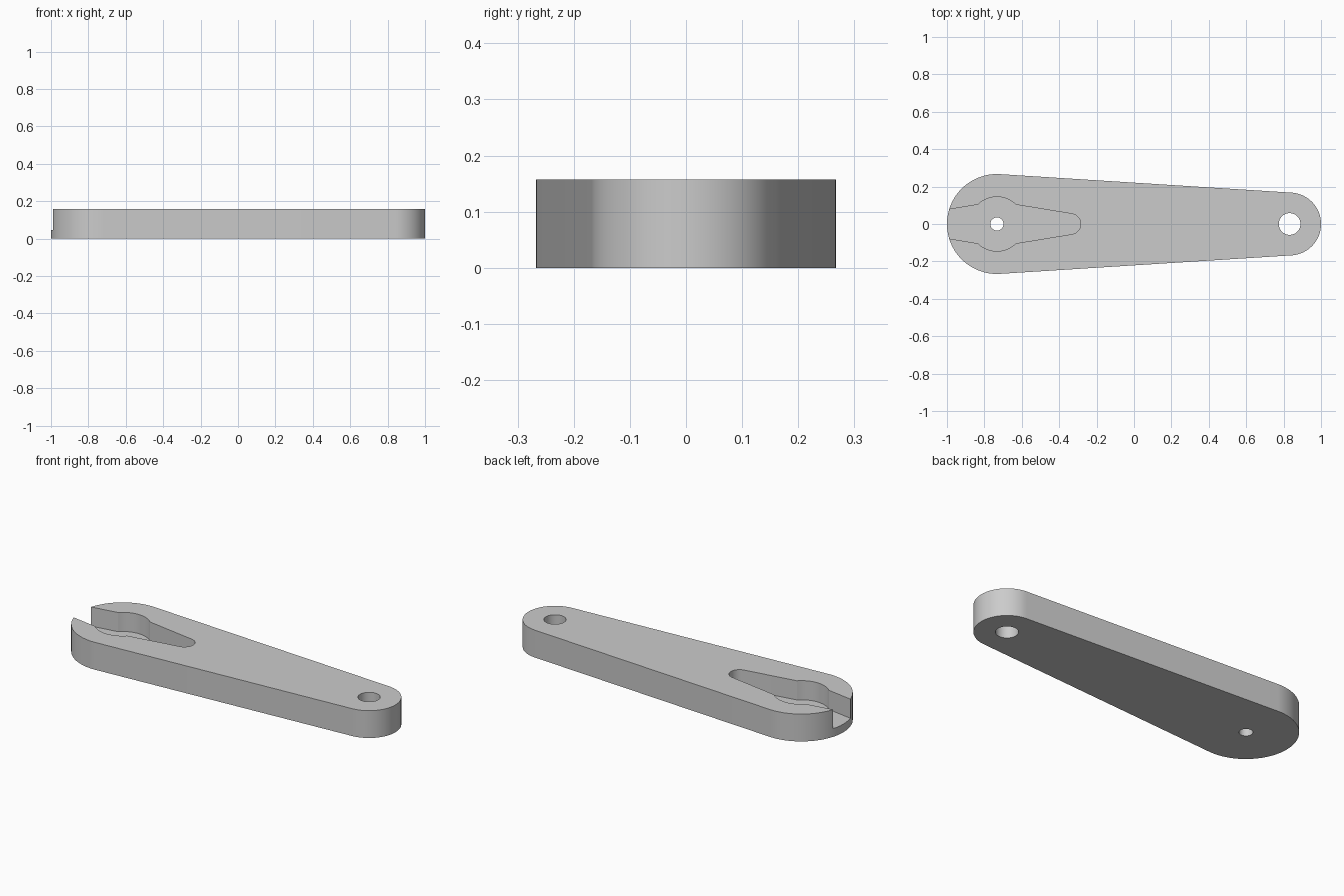
import bpy
import bmesh
from math import acos, cos, sin, pi

if "Cube" in bpy.data.objects:
    bpy.data.objects.remove(bpy.data.objects["Cube"])

HEIGHT = 0.157
FLOOR = 0.047           # floor of the pocket
HUB_X, HUB_R = -0.733, 0.267
TIP_X, TIP_R = 0.832, 0.168

grey = bpy.data.materials.new("light grey")
grey.use_nodes = True
colour = (0.6, 0.6, 0.6, 1)
grey.diffuse_color = colour
grey.node_tree.nodes["Principled BSDF"].inputs["Base Color"].default_value = colour


def arc(cx, r, start, end, steps):
    """Points on an arc centred on the long axis."""
    angles = [start + (end - start) * i / steps for i in range(steps + 1)]
    return [(cx + r * cos(a), r * sin(a)) for a in angles]


def prism(name, outline, bottom, top):
    """Upright solid from a counter-clockwise outline."""
    mesh = bpy.data.meshes.new(name)
    bm = bmesh.new()
    face = bm.faces.new([bm.verts.new((x, y, bottom)) for x, y in outline])
    side = bmesh.ops.extrude_face_region(bm, geom=[face])["geom"]
    verts = [v for v in side if isinstance(v, bmesh.types.BMVert)]
    bmesh.ops.translate(bm, verts=verts, vec=(0, 0, top - bottom))
    bmesh.ops.recalc_face_normals(bm, faces=bm.faces)
    bm.to_mesh(mesh)
    bm.free()
    mesh.materials.append(grey)
    obj = bpy.data.objects.new(name, mesh)
    bpy.context.collection.objects.link(obj)
    return obj


def cut(target, cutter):
    """Subtract the cutter for good and remove it."""
    cutter.hide_render = True
    mod = target.modifiers.new("cut", "BOOLEAN")
    mod.operation = "DIFFERENCE"
    mod.solver = "EXACT"
    mod.object = cutter
    bpy.context.view_layer.objects.active = target
    bpy.ops.object.modifier_apply(modifier=mod.name)
    bpy.data.objects.remove(cutter)


# Tapered arm: two round ends joined by tangent sides
a = acos((HUB_R - TIP_R) / (TIP_X - HUB_X))
arm = prism("lever_arm",
            arc(TIP_X, TIP_R, -a, a, 48) + arc(HUB_X, HUB_R, a, 2 * pi - a, 64),
            0, HEIGHT)

# Pocket: round middle with a tapered, round-ended blade on each side;
# the outer blade runs out through the round end
blade_len, blade_r, mid_r = 0.393, 0.055, 0.145
b = pi / 2 - 0.165
join = 0.795            # angle where blade meets the round middle
right = arc(HUB_X + blade_len, blade_r, -b, b, 20)
left = [(2 * HUB_X - x, -y) for x, y in right]
outline = (right + arc(HUB_X, mid_r, join, pi - join, 24)
           + left + arc(HUB_X, mid_r, pi + join, 2 * pi - join, 24))
cut(arm, prism("pocket_cutter", outline, FLOOR, HEIGHT + 0.1))

# Pivot hole at the narrow end, screw hole in the pocket
for x, r in ((TIP_X, 0.058), (HUB_X, 0.035)):
    cut(arm, prism("hole_cutter", arc(x, r, 0, 2 * pi, 48)[:-1], -0.1, HEIGHT + 0.1))

# Smooth round walls, crisp rims
bpy.ops.object.select_all(action="DESELECT")
arm.select_set(True)
bpy.context.view_layer.objects.active = arm
bpy.ops.object.shade_smooth_by_angle(angle=0.5)
